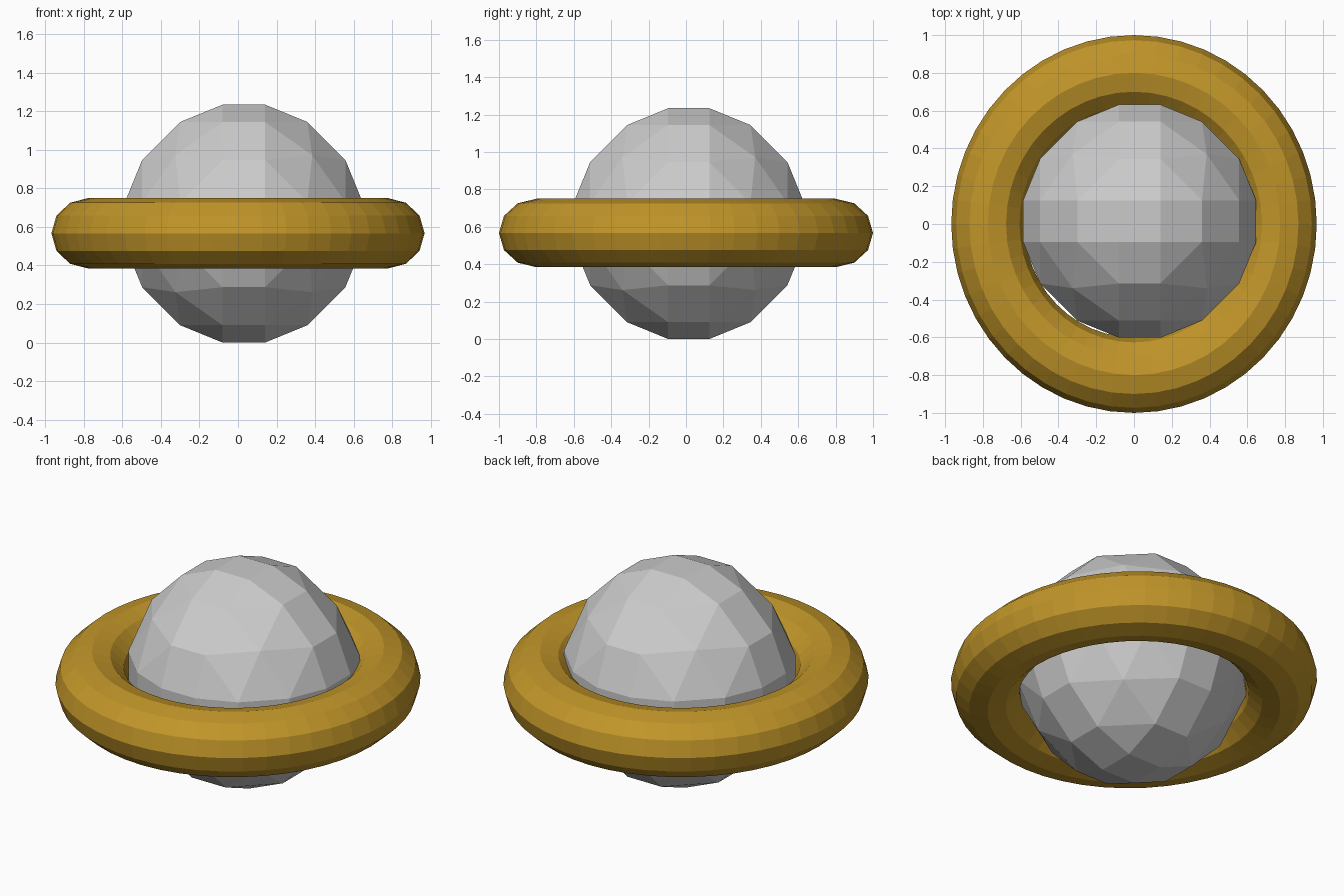
import bpy, bmesh
from math import radians
from itertools import permutations, product

if "Cube" in bpy.data.objects:
    bpy.data.objects.remove(bpy.data.objects["Cube"])

# Faceted ball: symmetric points wrapped in a convex hull
A = (0.11, 0.11, 0.617)    # pole patch corners
B = (0.11, 0.33, 0.527)    # ring around each pole patch
C = (0.355, 0.355, 0.355)  # eight diagonal corners
points = set()
for base in (A, B, C):
    for p in set(permutations(base)):
        for s in product((1, -1), repeat=3):
            points.add(tuple(a * b for a, b in zip(p, s)))

bm = bmesh.new()
for p in sorted(points):
    bm.verts.new(p)
bmesh.ops.convex_hull(bm, input=bm.verts[:])
bmesh.ops.dissolve_limit(bm, angle_limit=radians(2), verts=bm.verts[:], edges=bm.edges[:])
bmesh.ops.recalc_face_normals(bm, faces=bm.faces[:])
mesh = bpy.data.meshes.new("ball")
bm.to_mesh(mesh)
bm.free()
ball = bpy.data.objects.new("ball", mesh)
ball.location = (0.03, 0.015, 0.617)
bpy.context.collection.objects.link(ball)

# Ring around the ball, slightly squashed
bpy.ops.mesh.primitive_torus_add(major_radius=1, minor_radius=0.25,
                                 major_segments=48, minor_segments=12,
                                 location=(0, 0, 0.567))
ring = bpy.context.object
ring.name = "ring"
ring.scale = (0.774, 0.8, 0.732)
for poly in ring.data.polygons:
    poly.use_smooth = False

brown = bpy.data.materials.new("brown")
brown.diffuse_color = (0.53, 0.30, 0.022, 1)
brown.use_nodes = True
brown.node_tree.nodes["Principled BSDF"].inputs["Base Color"].default_value = brown.diffuse_color
ring.data.materials.append(brown)
